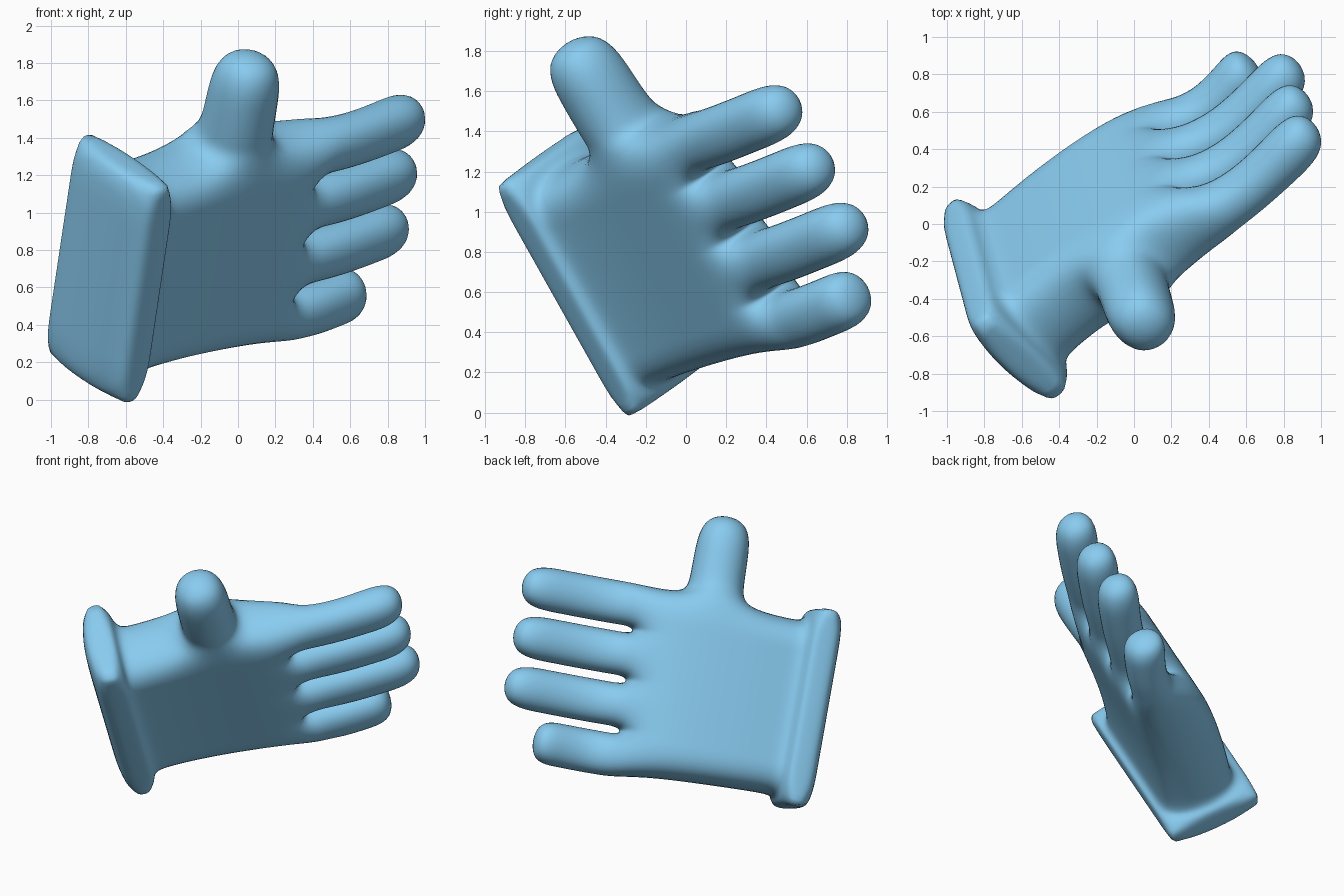
import bpy, bmesh
from mathutils import Vector

if "Cube" in bpy.data.objects:
    bpy.data.objects.remove(bpy.data.objects["Cube"])

# Hand frame: U = towards thumb, V = towards back of hand, W = towards fingertips
U = Vector((0.129, -0.486, 0.865)).normalized()
V = Vector((-0.643, 0.595, 0.482))
V = (V - U * V.dot(U)).normalized()
W = V.cross(U)
ORIGIN = Vector((-0.69, -0.405, 0.71))

bm = bmesh.new()
crease = bm.edges.layers.float.new("crease_edge")


def vert(u, v, w):
    return bm.verts.new(ORIGIN + U * u + V * v + W * w)


def tube(loop, rings):
    """Extrude a four-sided loop through rings of (u, v, w) corners and cap it."""
    for ring in rings:
        new = [vert(*p) for p in ring]
        for i in range(4):
            j = (i + 1) % 4
            bm.faces.new((loop[i], loop[j], new[j], new[i]))
        loop = new
    bm.faces.new(loop)


# Cuff and palm: (front w, back w, front v, back v, lowest u, highest u, lean)
stations = [
    (-0.135, -0.135, -0.18, 0.18, -0.63, 0.61, 0),
    (-0.085, -0.085, -0.325, 0.325, -0.68, 0.66, 0),
    (0.08, 0.08, -0.335, 0.335, -0.68, 0.66, 0),
    (0.11, 0.12, -0.285, 0.24, -0.63, 0.575, 0),
    (0.22, 0.24, -0.275, 0.24, -0.63, 0.575, 0),
    (0.51, 0.51, -0.275, 0.24, -0.64, 0.59, 0),
    (0.95, 0.95, -0.315, 0.195, -0.66, 0.61, 0),
    (1.21, 1.215, -0.325, 0.075, -0.70, 0.625, 0.05),
]
centres = [-0.545, -0.208, 0.134, 0.469]
columns = [c + s * 0.155 for c in centres for s in (-1, 1)]
rows = []
for w0, w1, v0, v1, lo, hi, lean in stations:
    us = [lo + (c - columns[0]) / (columns[-1] - columns[0]) * (hi - lo) for c in columns]
    rows.append([[vert(u, v, w + lean * u) for u in us]
                 for v, w in ((v0, w0), (v1, w1))])

THUMB = 5
for k in range(len(rows) - 1):
    (f, b), (f2, b2) = rows[k], rows[k + 1]
    for i in range(7):
        bm.faces.new((f[i], f[i + 1], f2[i + 1], f2[i]))
        bm.faces.new((b[i], b[i + 1], b2[i + 1], b2[i]))
    bm.faces.new((f[0], b[0], b2[0], f2[0]))
    if k != THUMB:
        bm.faces.new((f[7], b[7], b2[7], f2[7]))

# Wrist end of the cuff, and webs between the fingers
f, b = rows[0]
for i in range(7):
    bm.faces.new((f[i], f[i + 1], b[i + 1], b[i]))
f, b = rows[-1]
for i in (1, 3, 5):
    bm.faces.new((f[i], f[i + 1], b[i + 1], b[i]))

# Fingers: (fraction of length, centre v, half v, half u)
profile = [(0.17, -0.16, 0.155, 0.158), (0.37, -0.178, 0.14, 0.158),
           (0.63, -0.165, 0.145, 0.158), (1.0, -0.13, 0.158, 0.157)]
for n, (c, tip) in enumerate(zip(centres, (1.77, 2.035, 2.035, 2.035))):
    i = 2 * n
    rings = []
    for t, v, hv, hu in profile:
        w = 1.19 + t * (tip - 1.19)
        rings.append([(c - hu, v - hv, w), (c + hu, v - hv, w),
                      (c + hu, v + hv, w), (c - hu, v + hv, w)])
    tube([f[i], f[i + 1], b[i + 1], b[i]], rings)

# Thumb: (u, centre v, half v, half w)
(f, b), (f2, b2) = rows[THUMB], rows[THUMB + 1]
rings = []
for u, v, hv, hw in [(0.69, -0.075, 0.215, 0.195), (0.87, -0.085, 0.212, 0.197), (1.19, -0.1, 0.192, 0.178)]:
    w = 0.725
    rings.append([(u, v - hv, w - hw), (u, v - hv, w + hw),
                  (u, v + hv, w + hw), (u, v + hv, w - hw)])
tube([f[7], f2[7], b2[7], b[7]], rings)

# Firm up the rim and corners of the cuff
for k in (1, 2):
    f, b = rows[k]
    loop = f + b[::-1]
    for i in range(16):
        e = bm.edges.get((loop[i], loop[(i + 1) % 16]))
        e[crease] = 0.3
for s in (0, 1):
    for i in (0, 7):
        bm.edges.get((rows[1][s][i], rows[2][s][i]))[crease] = 0.7

bmesh.ops.recalc_face_normals(bm, faces=bm.faces)
for face in bm.faces:
    face.smooth = True
mesh = bpy.data.meshes.new("glove_hand")
bm.to_mesh(mesh)
bm.free()
hand = bpy.data.objects.new("glove_hand", mesh)
bpy.context.collection.objects.link(hand)
sub = hand.modifiers.new("smooth", 'SUBSURF')
sub.levels = sub.render_levels = 3

# Light blue finish
mat = bpy.data.materials.new("light_blue")
mat.diffuse_color = (0.25, 0.6, 0.87, 1)
mat.use_nodes = True
mat.node_tree.nodes["Principled BSDF"].inputs["Base Color"].default_value = mat.diffuse_color
mesh.materials.append(mat)
